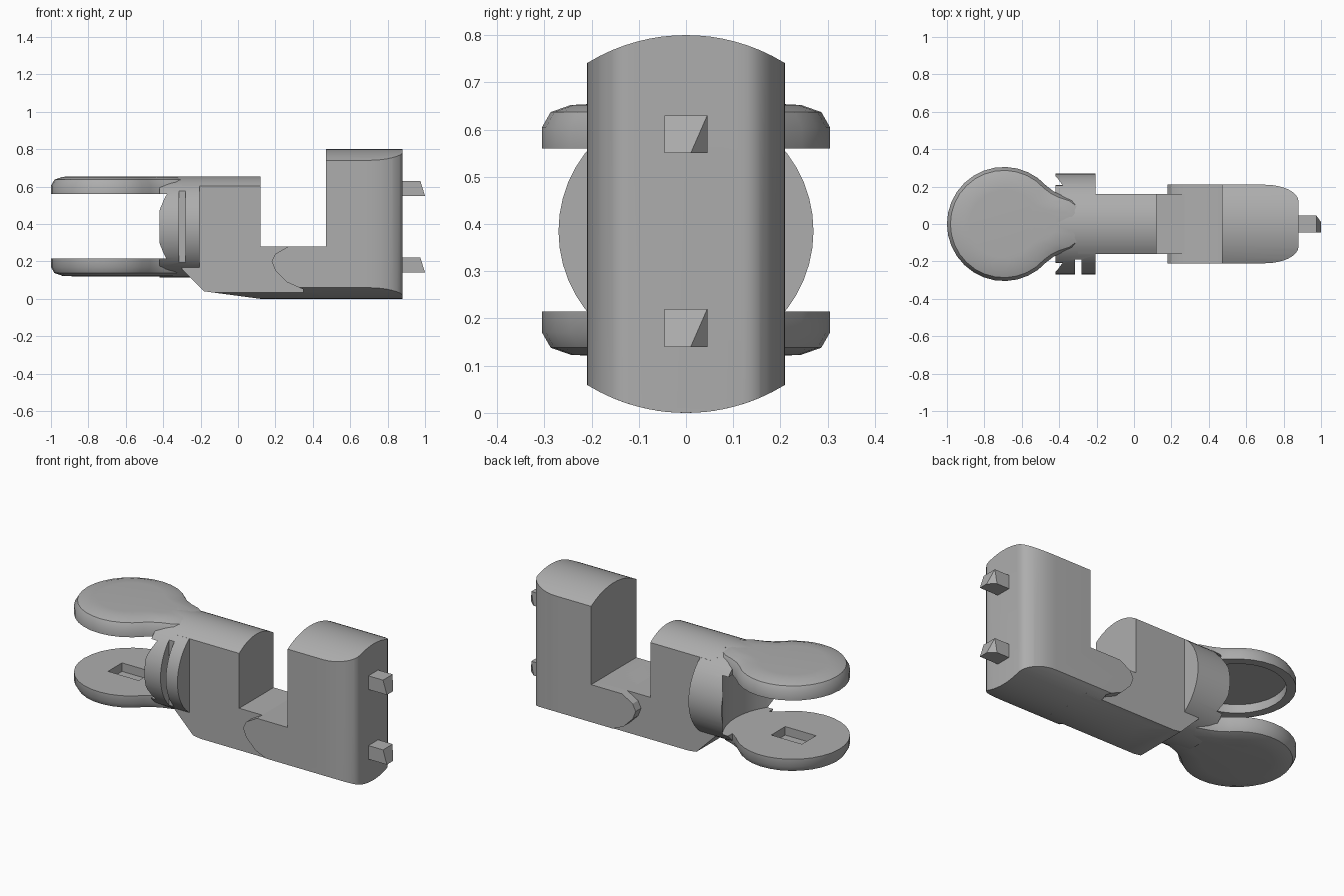
import bpy, bmesh, math
from mathutils import Vector

cube = bpy.data.objects.get("Cube")
if cube:
    bpy.data.objects.remove(cube, do_unlink=True)

grey = bpy.data.materials.new("plain grey")
grey.use_nodes = True
COLOUR = (0.42, 0.42, 0.42, 1)
grey.diffuse_color = COLOUR
grey.node_tree.nodes["Principled BSDF"].inputs["Base Color"].default_value = COLOUR


def finish(name, bm):
    bmesh.ops.recalc_face_normals(bm, faces=bm.faces)
    mesh = bpy.data.meshes.new(name)
    bm.to_mesh(mesh)
    bm.free()
    mesh.materials.append(grey)
    obj = bpy.data.objects.new(name, mesh)
    bpy.context.collection.objects.link(obj)
    return obj


def loft(name, rings):
    """Skin closed rings of points and cap both ends."""
    bm = bmesh.new()
    rows = [[bm.verts.new(p) for p in ring] for ring in rings]
    n = len(rows[0])
    for a, b in zip(rows, rows[1:]):
        for i in range(n):
            j = (i + 1) % n
            bm.faces.new((a[i], a[j], b[j], b[i]))
    bm.faces.new(rows[0])
    bm.faces.new(rows[-1])
    return finish(name, bm)


def prism(name, pts, axis, lo, hi):
    """Extrude a 2D outline along one axis."""
    place = {"x": lambda p, d: (d, p[0], p[1]),
             "y": lambda p, d: (p[0], d, p[1]),
             "z": lambda p, d: (p[0], p[1], d)}[axis]
    return loft(name, [[place(p, d) for p in pts] for d in (lo, hi)])


def circle(u, v, r, n=64):
    return [(u + r * math.cos(i * math.tau / n), v + r * math.sin(i * math.tau / n))
            for i in range(n)]


def rect(u0, u1, v0, v1):
    return [(u0, v0), (u1, v0), (u1, v1), (u0, v1)]


def boolean(obj, cutter, operation):
    mod = obj.modifiers.new("cut", "BOOLEAN")
    mod.object, mod.operation, mod.solver = cutter, operation, "EXACT"
    activate(obj)
    bpy.ops.object.modifier_apply(modifier=mod.name)
    bpy.data.objects.remove(cutter, do_unlink=True)


def activate(obj):
    bpy.ops.object.select_all(action="DESELECT")
    obj.select_set(True)
    bpy.context.view_layer.objects.active = obj


def smooth(obj):
    activate(obj)
    bpy.ops.object.shade_smooth_by_angle(angle=math.radians(30))


def barrel_section(w, top, bottom, n=16):
    """Straight sides with a domed top and bottom; top, bottom = (centre, radius)."""
    ys = [-w + 2 * w * i / n for i in range(n + 1)]
    return ([(y, bottom[0] - math.sqrt(bottom[1] ** 2 - y * y)) for y in ys] +
            [(y, top[0] + math.sqrt(top[1] ** 2 - y * y)) for y in reversed(ys)])


# Head block with its rounded lower lip
head = prism("head_block", [(0.35, 0.05), (0.26, 0.09), (0.2, 0.15), (0.18, 0.2),
                            (0.2, 0.24), (0.27, 0.28), (0.47, 0.28), (0.47, 0.9),
                            (1, 0.9), (1, -0.1), (0.35, -0.1)], "y", -0.3, 0.3)
boolean(head, prism("section", barrel_section(0.21, (0.4, 0.4), (0.4, 0.4)), "x", 0, 1.1),
        "INTERSECT")
corner = [(0.7 + 0.18 * math.sin(t), 0.12 + 0.09 * math.cos(t))
          for t in (i * math.pi / 16 for i in range(9))]
plan = [(0, 0.3), (0.7, 0.3)] + corner
plan += [(x, -y) for x, y in reversed(plan)]
boolean(head, prism("plan", plan, "z", -0.2, 1), "INTERSECT")
smooth(head)

# Body and bridge, sloping underneath
body = prism("body_and_bridge", [(-0.3, 0.16), (-0.18, 0.04), (0.12, 0), (0.13, -0.05),
                                 (0.5, -0.05), (0.5, 0.28), (0.12, 0.28), (0.12, 0.8),
                                 (-0.3, 0.8)], "y", -0.3, 0.3)
boolean(body, prism("section", barrel_section(0.16, (0.385, 0.27), (0.4, 0.4)), "x", -0.6, 0.48),
        "INTERSECT")
# Hollow matching the collar's concave seat
boolean(body, prism("seat", circle(-0.7, 0, 0.38), "z", 0.215, 0.56), "DIFFERENCE")
smooth(body)

# Round collar with a concave seat and a groove on the front
collar = prism("collar", circle(0, 0.385, 0.27, 48), "x", -0.42, -0.205)
boolean(collar, prism("seat", circle(-0.7, 0, 0.38), "z", 0.215, 0.56), "DIFFERENCE")
boolean(collar, prism("groove", rect(-0.315, -0.28, 0.1, 0.7), "y", -0.4, -0.19), "DIFFERENCE")
smooth(collar)

# Keyhole-shaped jaws, one above the other
CX, R = -0.695, 0.305
arc = [math.radians(42 + 276 * i / 24) for i in range(25)]
neck = [(-0.24, 0.07), (-0.32, 0.13), (-0.38, 0.15), (-0.43, 0.175)]
outline = (neck + [(CX + R * math.cos(t), R * math.sin(t)) for t in arc] +
           [(x, -y) for x, y in reversed(neck)])
LEVELS = [(0.56, 1), (0.605, 1), (0.637, 0.94), (0.652, 0.8), (0.655, 0.6)]


def jaw(name, height):
    return loft(name, [[(CX + (x - CX) * s, y * s, height(z)) for x, y in outline]
                       for z, s in LEVELS])


upper = jaw("upper_jaw", lambda z: z)
boolean(upper, prism("recess", circle(CX, 0, 0.255, 32), "z", 0.5, 0.61), "DIFFERENCE")
lower = jaw("lower_jaw", lambda z: 0.775 - z)
boolean(lower, prism("slot", rect(-0.8, -0.6, -0.065, 0.065), "z", 0.165, 0.3), "DIFFERENCE")
for part in (upper, lower):
    smooth(part)

# Pins with slanted tips
for name, z in (("lower_pin", 0.14), ("upper_pin", 0.55)):
    pin = prism(name, rect(-0.045, 0.045, z, z + 0.08), "x", 0.85, 1.05)
    bm = bmesh.new()
    bm.from_mesh(pin.data)
    tip, top = Vector((1, 0.01, z)), Vector((0.975, 0.045, z + 0.08))
    side = Vector((0.96, 0.045, z))
    for normal in (Vector((0.08, 0, 0.025)), (top - tip).cross(side - tip)):
        if normal.x < 0:
            normal.negate()
        cut = bmesh.ops.bisect_plane(bm, geom=bm.verts[:] + bm.edges[:] + bm.faces[:],
                                     plane_co=tip, plane_no=normal, clear_outer=True)
        rim = [e for e in cut["geom_cut"] if isinstance(e, bmesh.types.BMEdge)]
        bmesh.ops.holes_fill(bm, edges=rim)
    bmesh.ops.recalc_face_normals(bm, faces=bm.faces)
    bm.to_mesh(pin.data)
    bm.free()
